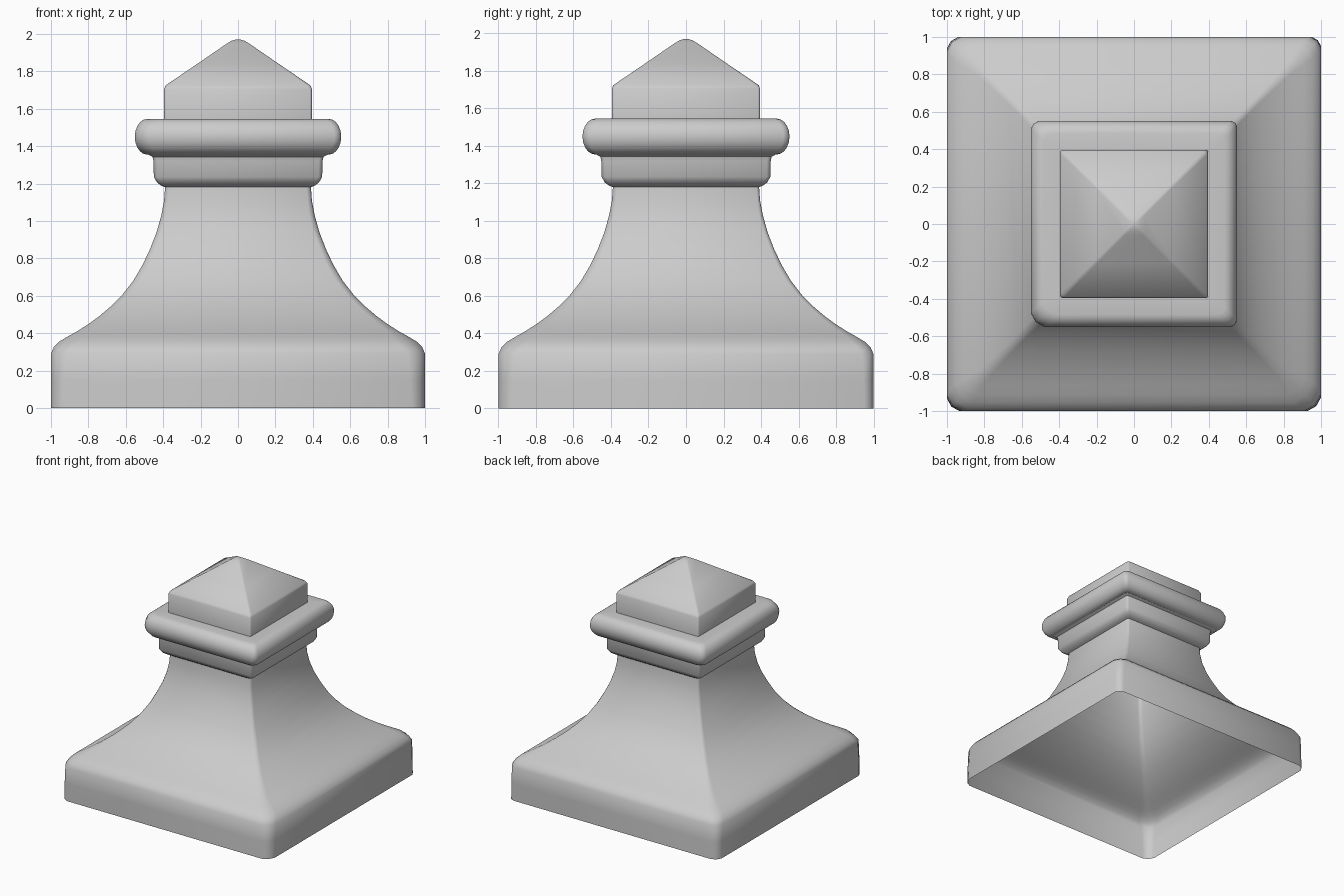
import bpy, bmesh, math

if "Cube" in bpy.data.objects:
    bpy.data.objects.remove(bpy.data.objects["Cube"])


def square_loft(name, profile, wear=(1, 1, 1, 1), closed_top=False):
    """Loft worn-corner square rings; profile rows are (half width, z, corner cut)."""
    bm = bmesh.new()
    rings = []
    for h, z, cut in profile:
        ring = []
        # corners counter-clockwise: front-left, front-right, back-right, back-left
        for i, (sx, sy) in enumerate(((-1, -1), (1, -1), (1, 1), (-1, 1))):
            c = cut * wear[i]
            a, m = (sx * h, sy * (h - c)), (sx * (h - c * 0.36), sy * (h - c * 0.36))
            b = (sx * (h - c), sy * h)
            pts = (a, m, b) if sx * sy > 0 else (b, m, a)
            ring += [bm.verts.new((x, y, z)) for x, y in pts]
        rings.append(ring)
    for lo, hi in zip(rings, rings[1:]):
        n = len(lo)
        for i in range(n):
            j = (i + 1) % n
            bm.faces.new((lo[i], lo[j], hi[j], hi[i]))
    if closed_top:
        bm.faces.new(rings[-1])
    bmesh.ops.recalc_face_normals(bm, faces=bm.faces)
    if sum(f.normal.z * f.calc_area() for f in bm.faces) < 0:
        bmesh.ops.reverse_faces(bm, faces=bm.faces)
    mesh = bpy.data.meshes.new(name)
    bm.to_mesh(mesh)
    bm.free()
    ob = bpy.data.objects.new(name, mesh)
    bpy.context.collection.objects.link(ob)
    bpy.ops.object.select_all(action='DESELECT')
    ob.select_set(True)
    bpy.context.view_layer.objects.active = ob
    bpy.ops.object.shade_smooth_by_angle(angle=math.radians(40))
    return ob


# Square plinth, open underneath, sweeping up into the concave neck
square_loft("flared_base", [
    (1.0, 0, .06), (1.0, .15, .065), (1.0, .29, .075), (.985, .325, .09),
    (.955, .355, .09), (.91, .382, .07), (.86, .41, .05), (.80, .448, .04),
    (.74, .492, .035), (.68, .543, .03), (.62, .603, .03), (.56, .68, .03),
    (.51, .765, .03), (.47, .85, .025), (.435, .94, .025), (.41, 1.03, .025),
    (.395, 1.11, .02), (.39, 1.18, .02)], wear=(1.1, 1.2, .8, 1.0))

# Stepped lower moulding under the collar
square_loft("lower_moulding", [
    (.39, 1.18, .02), (.41, 1.188, .02), (.433, 1.205, .02), (.45, 1.235, .02),
    (.452, 1.32, .02), (.457, 1.343, .02), (.48, 1.355, .025)])

# Rounded projecting collar, half-round edge
r = .0955
collar = [(.48, 1.355, .025)]
collar += [(.485 + .067 * math.cos(t), 1.45 + r * math.sin(t), .04)
           for t in (math.radians(-90 + 180 * i / 10) for i in range(11))]
collar += [(.395, 1.545, .01)]
square_loft("collar", collar, wear=(1.9, .9, .8, 1.1))

# Cap block with a blunt pyramid roof
square_loft("pyramid_cap", [
    (.395, 1.545, .012), (.395, 1.705, .012), (.388, 1.724, .02),
    (.21, 1.845, .012), (.06, 1.948, .01), (.035, 1.963, .012),
    (.012, 1.97, .005)], closed_top=True)
